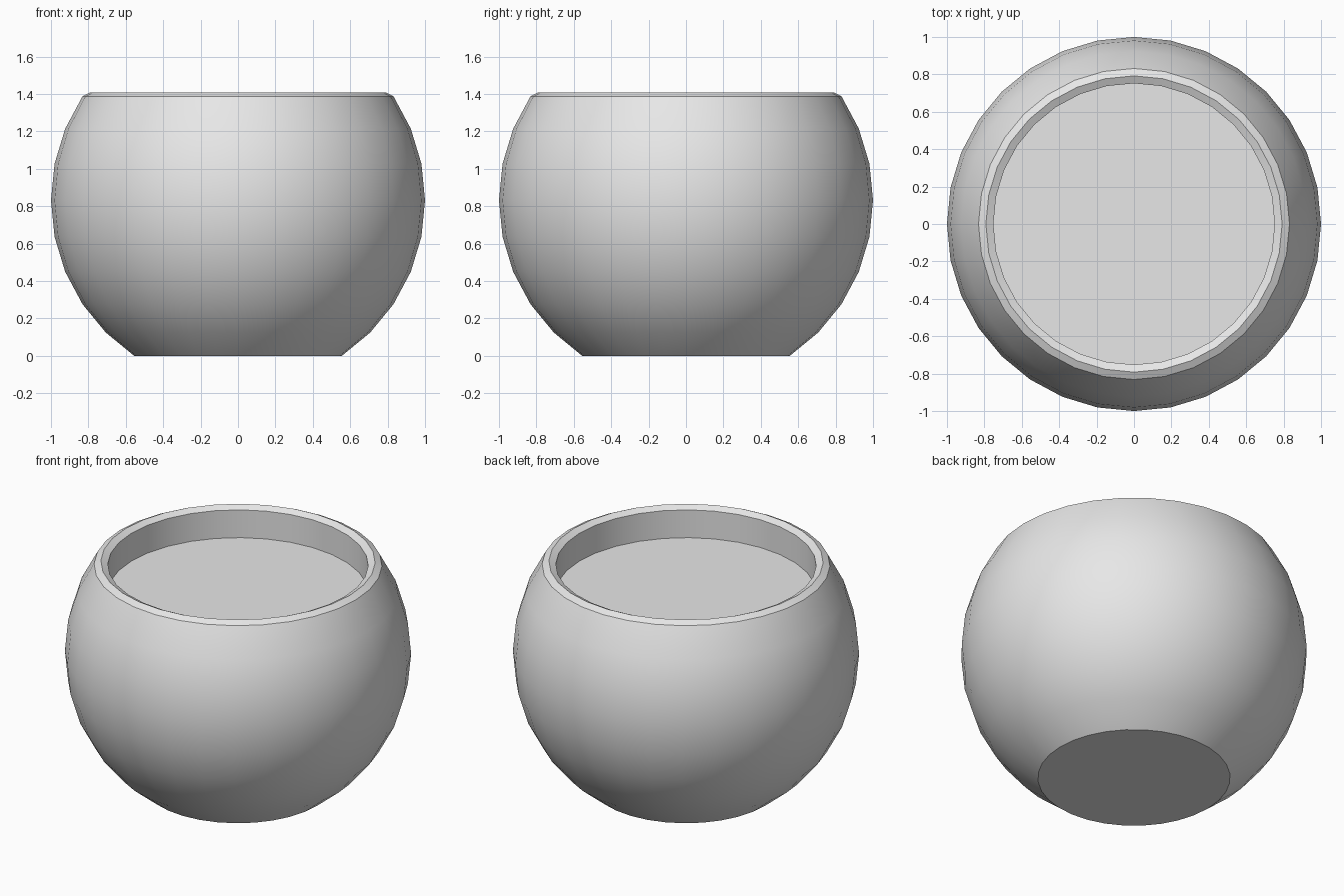
import bpy
import bmesh
import math

SEGMENTS = 32
STEP = math.pi / 16
BASE = math.cos(3 * STEP)  # height of the sphere centre above the flat foot

cube = bpy.data.objects.get("Cube")
if cube:
    bpy.data.objects.remove(cube, do_unlink=True)

# Plain grey material
grey = bpy.data.materials.new("plain_grey")
grey.use_nodes = True
colour = (0.8, 0.8, 0.8, 1)
grey.diffuse_color = colour
grey.node_tree.nodes["Principled BSDF"].inputs["Base Color"].default_value = colour

# Profile: truncated sphere, peaked rim, shallow straight well
profile = [(math.sin(k * STEP), BASE - math.cos(k * STEP)) for k in range(3, 12)]
rim_start = len(profile) - 1
rim_z = profile[-1][1]
profile += [(0.792, rim_z + 0.02), (0.752, rim_z), (0.752, rim_z - 0.177)]

# Revolve the profile and cap foot and well floor
bm = bmesh.new()
rings = []
for radius, z in profile:
    angles = [math.tau * i / SEGMENTS for i in range(SEGMENTS)]
    rings.append([bm.verts.new((radius * math.cos(a), radius * math.sin(a), z)) for a in angles])
for lower, upper in zip(rings, rings[1:]):
    for i in range(SEGMENTS):
        j = (i + 1) % SEGMENTS
        bm.faces.new((lower[i], lower[j], upper[j], upper[i]))
bm.faces.new(rings[0][::-1])
bm.faces.new(rings[-1])

# Smooth surfaces with crisp rim, foot and floor edges
for face in bm.faces:
    face.smooth = True
for ring in [rings[0]] + rings[rim_start:]:
    for i in range(SEGMENTS):
        bm.edges.get((ring[i], ring[(i + 1) % SEGMENTS])).smooth = False

mesh = bpy.data.meshes.new("round_bowl")
bm.to_mesh(mesh)
bm.free()
mesh.materials.append(grey)
bowl = bpy.data.objects.new("round_bowl", mesh)
bpy.context.collection.objects.link(bowl)
